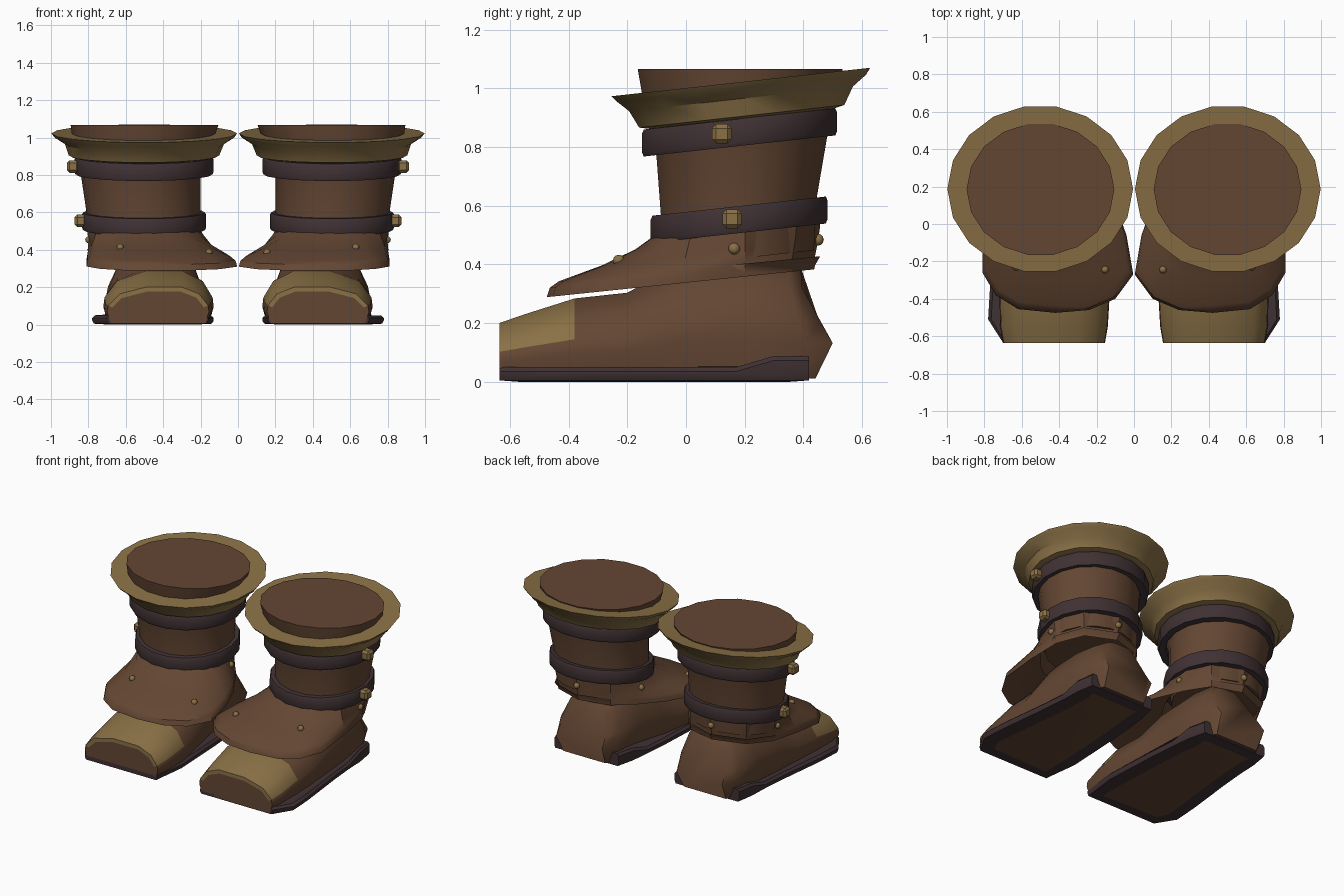
import bpy, bmesh, math
from mathutils import Vector
from mathutils.bvhtree import BVHTree

cube = bpy.data.objects.get("Cube")
if cube:
    bpy.data.objects.remove(cube)


def material(name, rgb):
    m = bpy.data.materials.new(name)
    m.use_nodes = True
    m.diffuse_color = (*rgb, 1)
    bsdf = m.node_tree.nodes["Principled BSDF"]
    bsdf.inputs["Base Color"].default_value = (*rgb, 1)
    bsdf.inputs["Roughness"].default_value = 0.8
    return m


BROWN = material("brown leather", (0.127, 0.062, 0.033))
GOLD = material("tan gold trim", (0.255, 0.165, 0.062))
DARK = material("dark strap leather", (0.051, 0.031, 0.034))


def finish(bm, name, mats, angle=35):
    """Turn a bmesh into a mirrored, shaded object."""
    me = bpy.data.meshes.new(name)
    bm.to_mesh(me)
    bm.free()
    ob = bpy.data.objects.new(name, me)
    bpy.context.collection.objects.link(ob)
    for m in mats:
        me.materials.append(m)
    bpy.ops.object.select_all(action='DESELECT')
    ob.select_set(True)
    bpy.context.view_layer.objects.active = ob
    bpy.ops.object.shade_smooth_by_angle(angle=math.radians(angle))
    mirror = ob.modifiers.new("other_boot", 'MIRROR')
    mirror.use_mirror_merge = False
    return ob


def loft(rings, caps=True, closed=False):
    """Skin a list of equal-length point loops."""
    bm = bmesh.new()
    loops = [[bm.verts.new(p) for p in r] for r in rings]
    pairs = list(zip(loops, loops[1:]))
    if closed:
        pairs.append((loops[-1], loops[0]))
    for a, b in pairs:
        n = len(a)
        for i in range(n):
            j = (i + 1) % n
            bm.faces.new((a[i], a[j], b[j], b[i]))
    if caps and not closed:
        bm.faces.new(loops[0])
        bm.faces.new(loops[-1])
    bmesh.ops.recalc_face_normals(bm, faces=bm.faces)
    return bm


def oval(x0, x1, y0, y1, z, tilt=0.11, n=18):
    """Oval loop between limits; z is the height at its middle."""
    cx, cy, rx, ry = (x0 + x1) / 2, (y0 + y1) / 2, (x1 - x0) / 2, (y1 - y0) / 2
    pts = []
    for i in range(n):
        a = 2 * math.pi * i / n
        y = ry * math.sin(a)
        pts.append(Vector((cx + rx * math.cos(a), cy + y, z + tilt * y)))
    return pts


# Shaft with its closed top
shaft = loft([
    oval(.22, .79, -.08, .44, .42),
    oval(.20, .81, -.09, .45, .60),
    oval(.20, .84, -.105, .485, .80),
    oval(.14, .88, -.145, .52, .96),
    oval(.105, .895, -.17, .54, 1.067, 0),
])
finish(shaft, "boot_shaft", [BROWN])

# Flared cuff
cuff = loft([
    oval(.10, .90, -.16, .54, 1.022),
    oval(.005, .998, -.26, .635, 1.022),
    oval(.02, .98, -.24, .62, 1.00),
    oval(.075, .925, -.20, .575, .965),
    oval(.10, .905, -.165, .545, .905),
    oval(.16, .85, -.12, .50, .895),
])
finish(cuff, "boot_cuff", [GOLD])


# Straps around the shaft
def strap(name, x0, x1, y0, y1, z, height):
    t, h = .05, height / 2
    rings = []
    for inset, dz in ((t, -h), (.006, -h), (0, -h * .7), (0, h * .7), (.006, h), (t, h)):
        rings.append(oval(x0 + inset, x1 - inset, y0 + inset, y1 - inset, z + dz))
    finish(loft(rings, closed=True), name, [DARK])


strap("upper_strap", .13, .875, -.155, .52, .85, .092)
strap("lower_strap", .17, .835, -.125, .487, .553, .092)

# Flared ankle flap: outline of the lower edge blended into the shaft
edge = [(.42, -.475), (.62, -.455), (.74, -.38), (.81, -.26), (.81, -.02), (.79, .2),
        (.70, .36), (.5, .437), (.3, .38), (.19, .25), (.09, .08), (.04, -.06),
        (.004, -.27), (.1, -.40), (.24, -.46)]


def flap_ring(t, rise):
    ring = []
    for x, y in edge:
        a = math.atan2((y - .18) / .28, (x - .505) / .305)
        tx, ty = .505 + .305 * math.cos(a), .18 + .28 * math.sin(a)
        low = .338 + .104 * y
        high = .515 + .1 * ty
        ring.append(Vector((x + (tx - x) * t, y + (ty - y) * t, low + (high - low) * rise)))
    return ring


flap = loft([flap_ring(t, r) for t, r in
             ((.9, .25), (.12, .08), (0, 0), (.03, .15), (.11, .25), (.5, .5), (.8, .75), (1, 1))],
            caps=False)
flap_tree = BVHTree.FromBMesh(flap)
finish(flap, "ankle_flap", [BROWN])

# Foot: cross-sections from toe to heel
# (y, left, right, top height, heel bulge, top lean)
sections = [
    (-.635, .155, .70, .205, 0, 0), (-.55, .14, .715, .235, 0, 0),
    (-.38, .13, .72, .29, 0, 0), (-.2, .16, .71, .31, 0, 0),
    (-.02, .19, .70, .41, 0, 0), (.2, .21, .68, .44, 0, 0),
    (.36, .23, .67, .42, .05, -.01), (.42, .28, .62, .40, .09, -.03),
]
half = [(.92, .03), (1, .33), (.98, .5), (.78, .8), (.35, .98)]
shape = half + [(-u, v) for u, v in reversed(half)]
rings = []
for y, x0, x1, top, bulge, lean in sections:
    ring = []
    for u, v in shape:
        skew = -.05 * v * v
        x = (x0 + x1) / 2 + u * (x1 - x0) / 2 + skew * (1 - abs(u))
        heel = bulge * max(0, 1 - abs(v - .33) / .4)
        ring.append(Vector((x, y + heel + lean * v, top * v)))
    rings.append(ring)
foot = loft(rings)
toe = min(foot.faces, key=lambda f: f.calc_center_median().y)
bmesh.ops.inset_individual(foot, faces=[toe], thickness=.025)
for f in foot.faces:
    c = f.calc_center_median()
    in_cap = c.y < -.38 and c.z > .115
    f.material_index = 1 if in_cap and f is not toe else 0
finish(foot, "foot_and_toe_cap", [BROWN, GOLD], 50)

# Sole with a raised heel and a worn patch underneath
outline = [(.16, -.635), (.70, -.635), (.78, -.51), (.77, -.34), (.73, 0), (.715, .17),
           (.71, .3), (.69, .42), (.21, .42), (.18, .3), (.165, .17), (.15, 0), (.13, -.4)]


def sole_ring(scale, height):
    return [Vector((.45 + (x - .45) * scale, y, height(y))) for x, y in outline]


def sole_top(y):
    return .05 + .038 * min(1, max(0, (y - .17) / .13))


sole = loft([sole_ring(.97, lambda y: .005), sole_ring(1, lambda y: .022),
             sole_ring(1, lambda y: sole_top(y) - .015), sole_ring(.95, sole_top)])
under = min(sole.faces, key=lambda f: f.calc_center_median().z)
bmesh.ops.inset_individual(sole, faces=[under], thickness=.09, depth=.005)
under.material_index = 1
finish(sole, "sole", [DARK, BROWN])

# Square buckles on the outer side of the straps
for name, spot in (("upper_buckle", (.882, .122, .845)), ("lower_buckle", (.84, .157, .555))):
    bm = bmesh.new()
    bmesh.ops.create_cube(bm, size=.066)
    bmesh.ops.bevel(bm, geom=bm.edges[:], offset=.014, segments=1, affect='EDGES')
    bmesh.ops.translate(bm, verts=bm.verts, vec=spot)
    finish(bm, name, [GOLD], 30)

# Small round studs set on the flap
studs = [(.15, -.25, .41), (.63, -.23, .415), (.79, .165, .455), (.5, .445, .485), (.2, .2, .455)]
bm = bmesh.new()
for s in studs:
    spot = flap_tree.find_nearest(Vector(s))[0]
    new = bmesh.ops.create_uvsphere(bm, u_segments=10, v_segments=6, radius=.02)["verts"]
    bmesh.ops.translate(bm, verts=new, vec=spot)
finish(bm, "flap_studs", [GOLD], 60)
